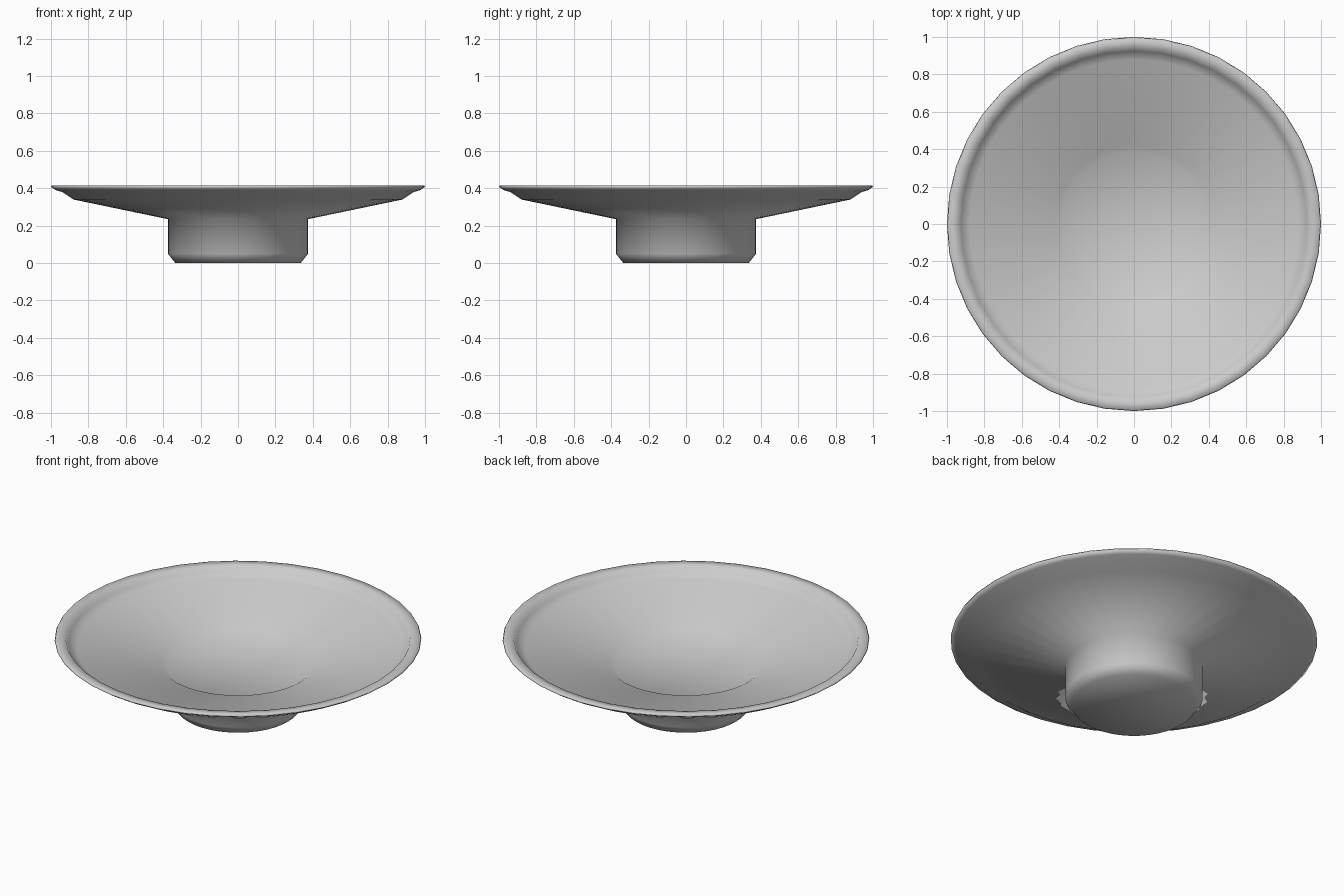
import bpy
import bmesh
from math import cos, sin, tau

SIDES = 40

default = bpy.data.objects.get("Cube")
if default:
    bpy.data.objects.remove(default)

grey = bpy.data.materials.new("light grey")
grey.use_nodes = True
colour = (0.6, 0.6, 0.6, 1)
grey.diffuse_color = colour
grey.node_tree.nodes["Principled BSDF"].inputs["Base Color"].default_value = colour

# Closed cross-section (radius, height), from foot base round the rim to the well
profile = [
    (0.335, 0.0), (0.375, 0.05), (0.375, 0.235),               # foot
    (0.88, 0.34), (0.94, 0.38), (0.975, 0.39), (1.0, 0.407),   # underside
    (0.995, 0.415), (0.94, 0.412), (0.925, 0.385), (0.88, 0.36),  # rim
    (0.42, 0.264), (0.385, 0.24),                              # inner slope and well edge
]


def lathe(name, points, material):
    """Revolve a profile round z and close both ends."""
    bm = bmesh.new()
    rings = [[bm.verts.new((r * cos(tau * i / SIDES), r * sin(tau * i / SIDES), z))
              for i in range(SIDES)] for r, z in points]
    for low, high in zip(rings, rings[1:]):
        for i in range(SIDES):
            j = (i + 1) % SIDES
            bm.faces.new((low[i], low[j], high[j], high[i]))
    # Flat foot base
    bm.faces.new(rings[0][::-1])
    # Shallow well fanned to its centre
    centre = bm.verts.new((0, 0, points[-1][1] - 0.005))
    for i in range(SIDES):
        bm.faces.new((rings[-1][i], rings[-1][(i + 1) % SIDES], centre))
    bmesh.ops.recalc_face_normals(bm, faces=bm.faces)
    for face in bm.faces:
        face.smooth = True
    mesh = bpy.data.meshes.new(name)
    bm.to_mesh(mesh)
    bm.free()
    mesh.materials.append(material)
    obj = bpy.data.objects.new(name, mesh)
    bpy.context.collection.objects.link(obj)
    return obj


lathe("footed_dish", profile, grey)
